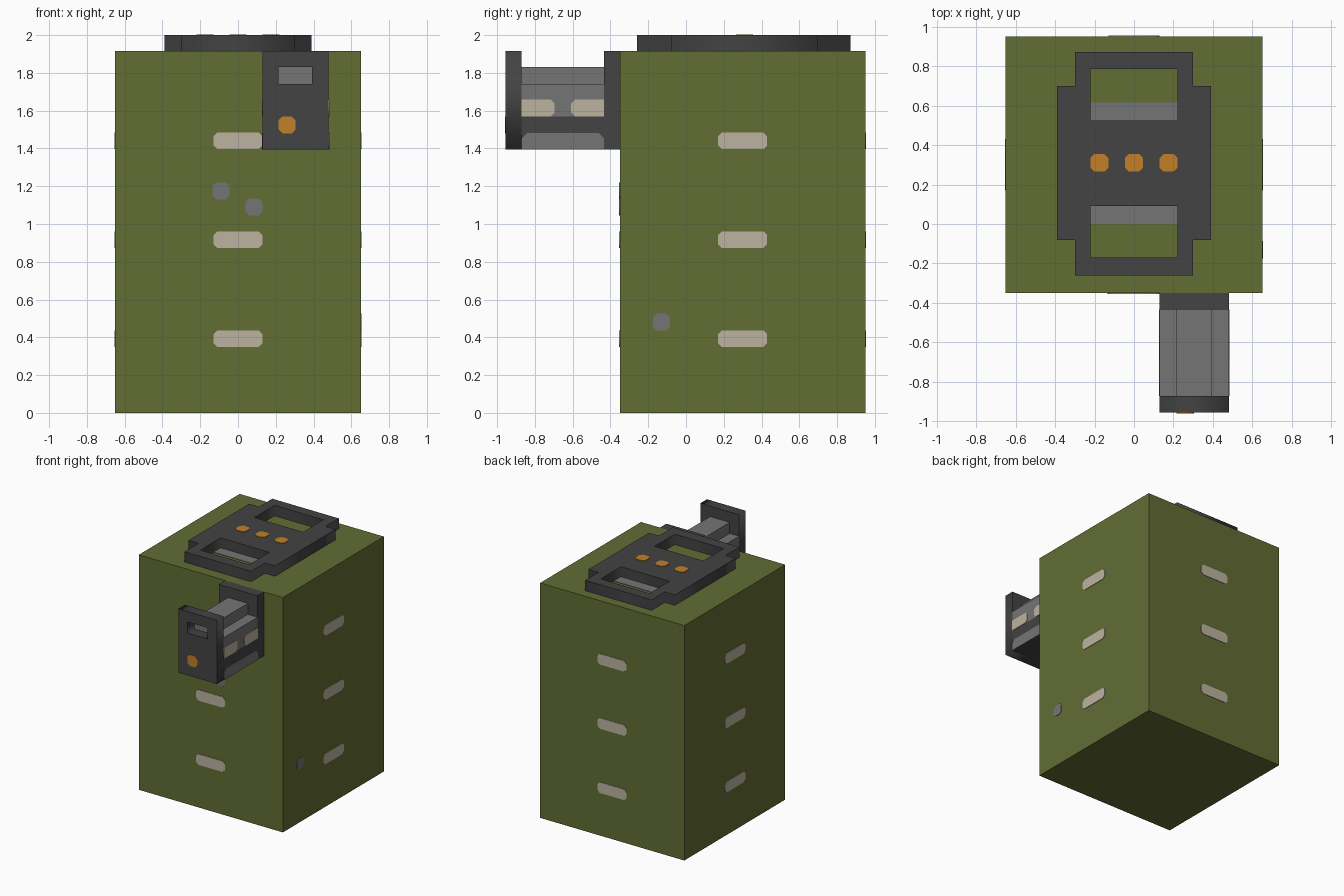
import bpy
from math import radians

cube = bpy.data.objects.get("Cube")
if cube:
    bpy.data.objects.remove(cube, do_unlink=True)


def material(name, rgb):
    """Flat material from 0-255 display values."""
    lin = [((c / 255 + 0.055) / 1.055) ** 2.4 for c in rgb] + [1.0]
    mat = bpy.data.materials.new(name)
    mat.use_nodes = True
    mat.diffuse_color = lin
    bsdf = mat.node_tree.nodes["Principled BSDF"]
    bsdf.inputs["Base Color"].default_value = lin
    bsdf.inputs["Roughness"].default_value = 0.8
    return mat


GREEN = material("olive green", (98, 109, 52))
DARK = material("dark grey", (67, 67, 67))
GREY = material("mid grey", (117, 117, 117))
BEIGE = material("pale beige", (188, 180, 160))
ORANGE = material("amber", (194, 127, 42))


def box(name, low, high, mat):
    """Box between two opposite corners."""
    centre = [(a + b) / 2 for a, b in zip(low, high)]
    bpy.ops.mesh.primitive_cube_add(size=1, location=centre)
    obj = bpy.context.object
    obj.name = name
    obj.scale = [b - a for a, b in zip(low, high)]
    bpy.ops.object.transform_apply(location=False, rotation=False, scale=True)
    obj.data.materials.append(mat)
    return obj


def rect(x0, x1, y0, y1):
    return [(x0, y0), (x1, y0), (x1, y1), (x0, y1)]


def clipped(w, h, cut=0.02, corners=(1, 1, 1, 1)):
    """Centred rectangle with chosen corners cut, from bottom left anticlockwise."""
    pts = []
    for i, (sx, sy) in enumerate([(-1, -1), (1, -1), (1, 1), (-1, 1)]):
        x, y = sx * w / 2, sy * h / 2
        if not corners[i]:
            pts.append((x, y))
            continue
        pair = [(x, y - sy * cut), (x - sx * cut, y)]
        pts += pair if sx == sy else pair[::-1]
    return pts


def slab(name, loops, thickness, location, facing, mat):
    """Filled outline (later loops are holes) given thickness and turned to face a side."""
    curve = bpy.data.curves.new(name, "CURVE")
    curve.dimensions = "2D"
    curve.fill_mode = "BOTH"
    curve.extrude = thickness / 2
    for loop in loops:
        spline = curve.splines.new("POLY")
        spline.points.add(len(loop) - 1)
        for point, (x, y) in zip(spline.points, loop):
            point.co = (x, y, 0, 1)
        spline.use_cyclic_u = True
    obj = bpy.data.objects.new(name, curve)
    bpy.context.collection.objects.link(obj)
    obj.location = location
    if facing != "top":
        turn = {"front": 0, "left": 90, "back": 180, "right": -90}[facing]
        obj.rotation_euler = (radians(90), 0, radians(turn))
    bpy.ops.object.select_all(action="DESELECT")
    obj.select_set(True)
    bpy.context.view_layer.objects.active = obj
    bpy.ops.object.convert(target="MESH")
    obj = bpy.context.object
    obj.data.materials.clear()
    obj.data.materials.append(mat)
    return obj


def decal(name, outline, location, facing, mat):
    return slab(name, [outline], 0.008, location, facing, mat)


# Main crate body
TOP = 1.915
SIDE, FRONT, BACK, MID = 0.65, -0.35, 0.95, 0.3
box("body", (-SIDE, FRONT, 0), (SIDE, BACK, TOP), GREEN)

# Three marking strips on each side
faces = {"front": (0, FRONT), "left": (SIDE, MID), "back": (0, BACK), "right": (-SIDE, MID)}
for facing, (x, y) in faces.items():
    for z in (0.393, 0.917, 1.44):
        decal("strip_" + facing, clipped(0.26, 0.088), (x, y, z), facing, BEIGE)

# Grey spots
spot = clipped(0.09, 0.09)
decal("front_spot_upper", spot, (-0.09, FRONT, 1.175), "front", GREY)
decal("front_spot_lower", spot, (0.085, FRONT, 1.09), "front", GREY)
decal("side_spot", spot, (SIDE, -0.13, 0.48), "left", GREY)

# Stepped top plate with two openings
half = [(0.3, -0.26), (0.3, -0.08), (0.39, -0.08), (0.39, 0.7), (0.3, 0.7), (0.3, 0.87)]
outline = half + [(-x, y) for x, y in reversed(half)]
holes = [rect(-0.22, 0.22, -0.17, 0.09), rect(-0.22, 0.22, 0.525, 0.785)]
slab("top_plate", [outline] + holes, 2 - TOP, (0, 0, (TOP + 2) / 2), "top", DARK)
for y in (0.045, 0.57):
    decal("opening_strip", rect(-0.22, 0.22, -0.045, 0.045), (0, y, TOP), "top", GREY)
for x in (-0.175, 0, 0.175):
    decal("top_light", spot, (x, 0.31, 2), "top", ORANGE)

# Front bracket: end plates
X0, X1, Z0 = 0.13, 0.48, 1.395
XM = (X0 + X1) / 2
Y0, Y1, Y2 = -0.955, -0.87, -0.433
box("bracket_back_plate", (X0, Y2, Z0), (X1, FRONT, TOP), DARK)
slab("bracket_front_plate",
     [rect(X0, X1, Z0, TOP), rect(0.215, 0.392, 1.74, 1.83)],
     Y1 - Y0, (0, (Y0 + Y1) / 2, 0), "front", DARK)
decal("bracket_light", spot, (0.26, Y0, 1.525), "front", ORANGE)

# Front bracket: core between the plates
box("bracket_base", (X0, Y1, Z0), (X1, Y2, 1.57), DARK)
box("bracket_core", (X0, Y1, 1.57), (X1, Y2, 1.74), GREY)
box("bracket_ridge", (0.215, Y1, 1.74), (0.392, Y2, 1.83), GREY)

# Markings on both bracket sides
YM = (Y1 + Y2) / 2
for facing, x, sign in (("left", X1, 1), ("right", X0, -1)):
    decal("bracket_foot_" + facing, clipped(Y2 - Y1, 0.088, 0.03, (0, 0, 1, 1)),
          (x, YM, Z0 + 0.044), facing, GREY)
    for end in (-1, 1):
        inner = (0, 1, 1, 0) if end * sign < 0 else (1, 0, 0, 1)
        decal("bracket_mark_" + facing, clipped(0.175, 0.088, 0.02, inner),
              (x, YM + end * 0.131, 1.614), facing, BEIGE)
